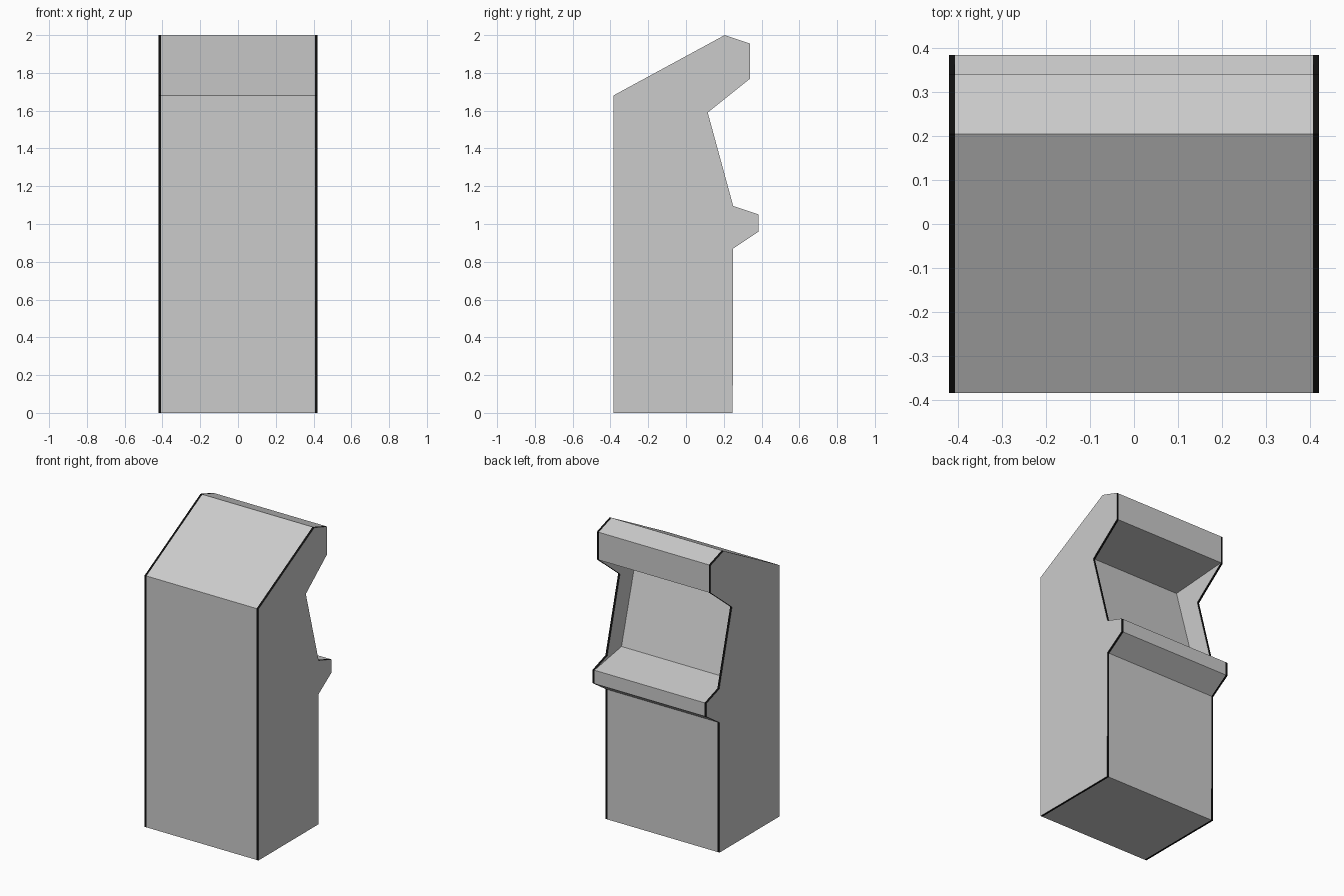
import bpy, bmesh

if "Cube" in bpy.data.objects:
    bpy.data.objects.remove(bpy.data.objects["Cube"])

# Side silhouette in (y, z), walked from the bottom rear up the open side
OUTLINE = [(-0.385, 0), (0.247, 0), (0.25, 0.87), (0.385, 0.96), (0.385, 1.05),
           (0.25, 1.095), (0.115, 1.59), (0.34, 1.77), (0.34, 1.955),
           (0.205, 2.0), (-0.385, 1.68)]
# The body matches it, except for the screen set back between the side panels
BODY = OUTLINE[:5] + [(0.10, 1.10), (-0.082, 1.74)] + OUTLINE[7:]
INNER, OUTER = 0.407, 0.421


def extrude_profile(name, profile, x0, x1, rim_material=None):
    """Solid prism of a (y, z) profile between x0 and x1."""
    bm = bmesh.new()
    face = bm.faces.new([bm.verts.new((x0, y, z)) for y, z in profile])
    ext = bmesh.ops.extrude_face_region(bm, geom=[face], use_keep_orig=True)
    verts = [g for g in ext["geom"] if isinstance(g, bmesh.types.BMVert)]
    bmesh.ops.translate(bm, verts=verts, vec=(x1 - x0, 0, 0))
    bmesh.ops.recalc_face_normals(bm, faces=bm.faces[:])
    mesh = bpy.data.meshes.new(name)
    if rim_material:
        mesh.materials.append(None)
        mesh.materials.append(rim_material)
        for f in bm.faces:
            f.material_index = 0 if abs(f.normal.x) > 0.5 else 1
    bm.to_mesh(mesh)
    bm.free()
    obj = bpy.data.objects.new(name, mesh)
    bpy.context.collection.objects.link(obj)
    return obj


# Black edge trim
trim = bpy.data.materials.new("black_trim")
trim.diffuse_color = (0.005, 0.005, 0.005, 1)
trim.use_nodes = True
trim.node_tree.nodes["Principled BSDF"].inputs["Base Color"].default_value = trim.diffuse_color

# Cabinet body with marquee, recessed screen and control deck
extrude_profile("cabinet_body", BODY, -INNER, INNER)

# Side panels with trimmed rims
for side, s in (("left", -1), ("right", 1)):
    extrude_profile(side + "_side_panel", OUTLINE, s * INNER, s * OUTER, trim)
